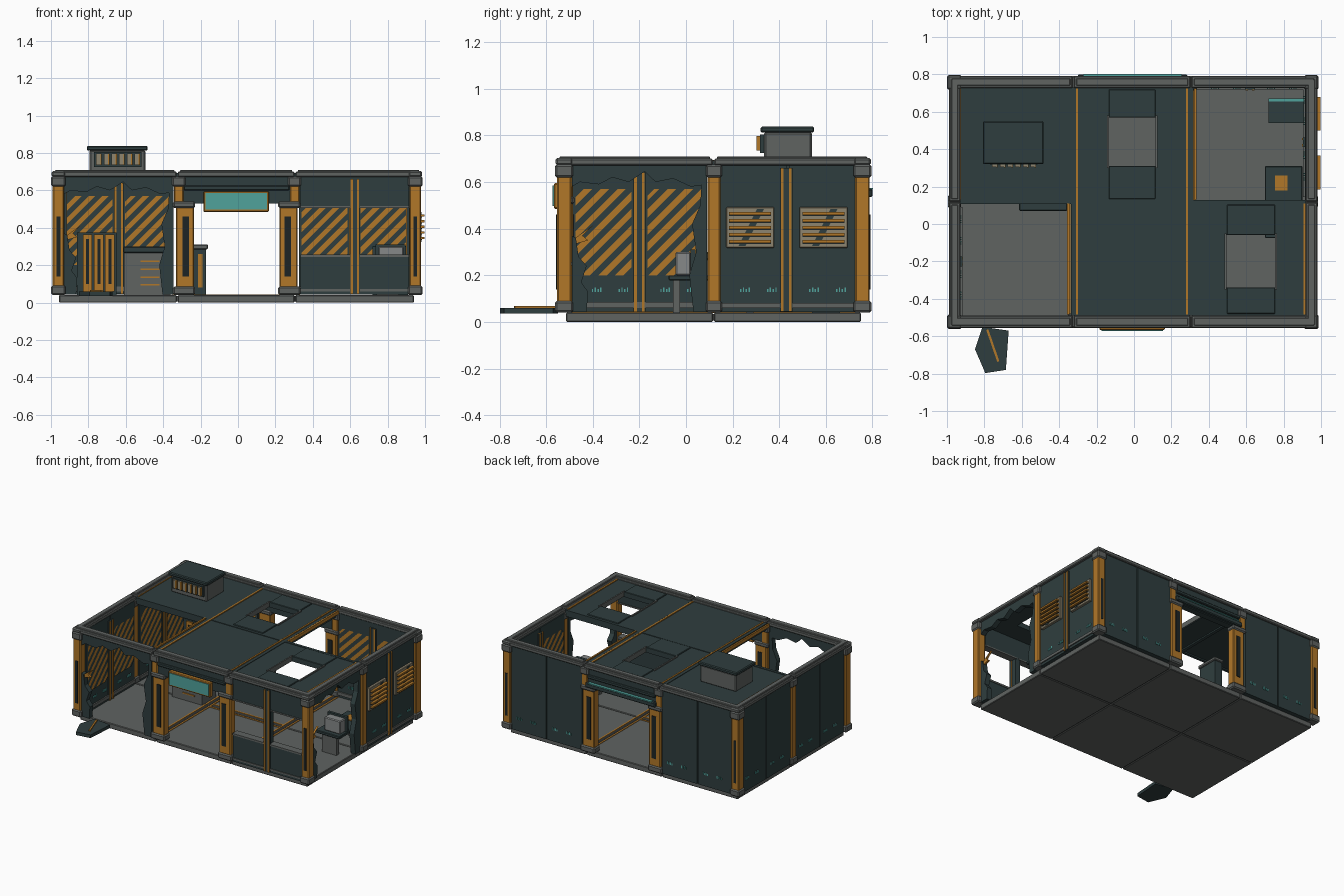
import bpy, bmesh, math
from mathutils import Vector

def mat(name, r, g, b):
    m = bpy.data.materials.new(name)
    m.diffuse_color = (r, g, b, 1)
    return m

DARK = mat("dark_teal_steel", 0.028, 0.048, 0.049)
ORANGE = mat("orange_paint", 0.44, 0.185, 0.022)
GREY = mat("grey_metal", 0.115, 0.125, 0.12)
TEAL = mat("teal_light", 0.08, 0.36, 0.33)
CREAM = mat("cream_vent", 0.27, 0.235, 0.16)
BLACK = mat("black_slot", 0.012, 0.017, 0.018)
PALE = mat("pale_grey", 0.24, 0.25, 0.25)

def finish(name, bm, mats):
    me = bpy.data.meshes.new(name)
    bm.to_mesh(me)
    bm.free()
    for m in mats:
        me.materials.append(m)
    ob = bpy.data.objects.new(name, me)
    bpy.context.collection.objects.link(ob)
    return ob

def box(name, x0, x1, y0, y1, z0, z1, m, bev=0):
    bm = bmesh.new()
    bmesh.ops.create_cube(bm, size=1)
    for v in bm.verts:
        v.co = ((x0 + x1) / 2 + v.co.x * abs(x1 - x0), (y0 + y1) / 2 + v.co.y * abs(y1 - y0),
                (z0 + z1) / 2 + v.co.z * (z1 - z0))
    if bev:
        bmesh.ops.bevel(bm, geom=bm.edges[:], offset=bev, segments=1, affect='EDGES')
    return finish(name, bm, [m])

# wall coordinates: u along the wall, d inward from the outer face
def P(side, u, d, z):
    return Vector({'front': (u, -0.545 + d, z), 'back': (u, 0.78 - d, z),
                   'left': (-0.98 + d, u, z), 'right': (0.965 - d, u, z)}[side])

def wbox(name, side, u0, u1, d0, d1, z0, z1, m, bev=0):
    a, b = P(side, u0, d0, z0), P(side, u1, d1, z1)
    return box(name, a.x, b.x, a.y, b.y, z0, z1, m, bev)

def wpoly(name, side, pts, d0, d1, m):
    bm = bmesh.new()
    f = bm.faces.new([bm.verts.new(P(side, u, d0, z)) for u, z in pts])
    r = bmesh.ops.extrude_face_region(bm, geom=[f])
    off = P(side, 0, d1, 0) - P(side, 0, d0, 0)
    bmesh.ops.translate(bm, vec=off, verts=[v for v in r['geom'] if isinstance(v, bmesh.types.BMVert)])
    bmesh.ops.recalc_face_normals(bm, faces=bm.faces[:])
    return finish(name, bm, [m])

# hazard plate: one face cut by diagonal planes, coloured alternately
def stripes(side, u0, u1, z0, z1):
    s, w, d, c = (-1 if side == 'right' else 1), 0.036, 0.058, 0.03
    bm = bmesh.new()
    pts = [(u0, z0), (u1 - c, z0), (u1, z0 + c), (u1, z1), (u0 + c, z1), (u0, z1 - c)]
    bm.faces.new([bm.verts.new(P(side, u, d, z)) for u, z in pts])
    n = P(side, s, 0, -1) - P(side, 0, 0, 0)
    for k in range(-50, 50):
        bmesh.ops.bisect_plane(bm, geom=bm.verts[:] + bm.edges[:] + bm.faces[:], dist=1e-6,
                               plane_co=P(side, s * k * w, d, 0), plane_no=n)
    o = P(side, 0, d, 0)
    inward = P(side, 0, 1, 0) - P(side, 0, 0, 0)
    for f in bm.faces:
        f.normal_update()
        if f.normal.dot(inward) < 0:
            f.normal_flip()
        t = (f.calc_center_median() - o).dot(n)
        f.material_index = math.floor(t / w) % 2
    finish("hazard_stripes", bm, [ORANGE, DARK])

def mullion(side, u, d, z1=0.66):
    wbox("mullion", side, u - 0.026, u + 0.026, d - 0.004, d + 0.008, 0.045, z1, DARK)
    for o in (-0.017, 0.017):
        wbox("mullion_strip", side, u + o - 0.006, u + o + 0.006, d - 0.009, d + 0.013, 0.045, z1, ORANGE)

def solid_wall(side, a, b):
    m = (a + b) / 2
    for u0, u1 in ((a, m - 0.004), (m + 0.004, b)):
        wbox("wall_panel", side, u0, u1, 0.004, 0.052, 0.042, 0.675, DARK)
        stripes(side, u0 + 0.015 + (0.015 if u0 > a else 0), u1 - 0.015 - (0.015 if u0 == a else 0), 0.2, 0.57)
        for k in (0.3, 0.7):
            c = u0 + (u1 - u0) * k
            for j in range(4):
                wbox("status_mark", side, c + j * 0.012, c + j * 0.012 + 0.006, 0, 0.058,
                     0.128, 0.142 + 0.006 * (j % 2), TEAL)
    wbox("wall_core", side, m - 0.01, m + 0.01, 0.012, 0.05, 0.042, 0.675, DARK)
    wbox("kick_rail", side, a, b, 0.05, 0.062, 0.06, 0.085, GREY)
    mullion(side, m, 0.054, 0.64)

# bays: (side, start, end)
for side, a, b in (('back', -0.93, -0.345), ('back', 0.325, 0.915), ('left', -0.49, 0.09),
                   ('left', 0.145, 0.73), ('right', 0.145, 0.73)):
    solid_wall(side, a, b)

# right rear bay: outside vents and mullion
mullion('right', 0.43, 0.0)
wbox("outer_rail", 'right', 0.145, 0.73, -0.004, 0.01, 0.06, 0.08, GREY)
for u in (0.275, 0.59):
    wbox("vent_plate", 'right', u - 0.103, u + 0.103, -0.014, 0.01, 0.318, 0.492, CREAM, 0.003)
    wpoly("vent_slash", 'right', [(u - 0.05, 0.325), (u - 0.02, 0.325), (u + 0.06, 0.485), (u + 0.03, 0.485)], -0.017, -0.01, DARK)
    for i in range(5):
        z = 0.345 + i * 0.03
        wbox("vent_slat", 'right', u - 0.09, u + 0.09, -0.033, -0.01, z - 0.006, z + 0.006, ORANGE)
        wbox("vent_gap", 'right', u - 0.09, u + 0.09, -0.018, -0.01, z - 0.011, z - 0.006, BLACK)

# front right bay: window band between low and high panels
for u0, u1 in ((0.335, 0.618), (0.632, 0.915)):
    wbox("window_low_panel", 'front', u0, u1, 0.004, 0.05, 0.042, 0.245, DARK)
    wbox("window_high_panel", 'front', u0, u1, 0.004, 0.05, 0.51, 0.675, DARK)
    wbox("window_sill", 'front', u0, u1, -0.002, 0.055, 0.243, 0.256, GREY)
    wbox("low_rail", 'front', u0, u1, -0.002, 0.05, 0.06, 0.072, GREY)
    wbox("window_head", 'front', u0, u1, 0, 0.055, 0.505, 0.515, GREY)
mullion('front', 0.625, 0.0)
wbox("mullion_core", 'front', 0.605, 0.645, 0.004, 0.05, 0.042, 0.67, DARK)

# broken bays: jagged leftovers of the torn panels
for side, a, b in (('front', -0.93, -0.345), ('right', -0.49, 0.09)):
    f = lambda pts: [(a + (b - a) * t, z) for t, z in pts]
    wpoly("torn_top_panel", side, f([(0, 0.675), (0, 0.58), (0.06, 0.6), (0.2, 0.59), (0.3, 0.62), (0.42, 0.6),
          (0.54, 0.645), (0.62, 0.6), (0.75, 0.615), (0.88, 0.58), (1, 0.59), (1, 0.675)]), 0.006, 0.045, DARK)
    wpoly("torn_corner_panel", side, f([(0, 0.042), (0.11, 0.042), (0.12, 0.13), (0.07, 0.17), (0.11, 0.24),
          (0.05, 0.28), (0.03, 0.36), (0, 0.37)]), 0.006, 0.045, DARK)
    wpoly("torn_edge_panel", side, f([(1, 0.042), (0.9, 0.042), (0.87, 0.2), (0.92, 0.3), (0.89, 0.42),
          (0.95, 0.5), (0.96, 0.59), (1, 0.59)]), 0.006, 0.045, DARK)
    wpoly("torn_spike", side, f([(0, 0.35), (0.16, 0.415), (0.08, 0.37), (0.12, 0.35), (0, 0.33)]), 0.015, 0.03, ORANGE)

# floor tiles and rim rails, six bays
XS, YS = (-0.957, -0.325, 0.305, 0.94), (-0.514, 0.118, 0.75)
for i in range(3):
    for j in range(2):
        box("floor_tile", XS[i] + 0.003 * (i > 0), XS[i + 1] - 0.003 * (i < 2), YS[j] + 0.003 * j,
            YS[j + 1] - 0.003 * (1 - j), 0, 0.04, GREY, 0.004)
box("floor_core", -0.94, 0.92, -0.5, 0.735, 0.006, 0.034, GREY)
for x in (-0.345, -0.305, 0.285, 0.325):
    box("floor_strip", x - 0.006, x + 0.006, -0.49, 0.73, 0.038, 0.044, ORANGE)
for y in (0.095, 0.14):
    box("floor_strip", -0.3, 0.28, y - 0.006, y + 0.006, 0.038, 0.044, ORANGE)

RX, RY = (-0.99, -0.325, 0.305, 0.98), (-0.555, 0.118, 0.79)
def rim(x0, x1, y0, y1):
    box("roof_rim", x0, x1, y0, y1, 0.672, 0.7, GREY, 0.005)
    box("roof_rim_cap", x0 + 0.012, x1 - 0.012, y0 + 0.012, y1 - 0.012, 0.69, 0.71, GREY, 0.004)
for i in range(3):
    for y0, y1 in ((-0.555, -0.49), (0.728, 0.79)):
        rim(RX[i] + 0.003, RX[i + 1] - 0.003, y0, y1)
for j in range(2):
    for x0, x1 in ((-0.99, -0.928), (0.918, 0.98)):
        rim(x0, x1, RY[j] + 0.003, RY[j + 1] - 0.003)

# corner and middle posts with blocks
def post(x, y, w):
    box("post", x - w, x + w, y - w, y + w, 0.08, 0.63, ORANGE, 0.006)
    for z0, z1 in ((0.04, 0.09), (0.62, 0.675)):
        box("post_block", x - w - 0.008, x + w + 0.008, y - w - 0.008, y + w + 0.008, z0, z1, GREY, 0.008)
for x in (-0.96, 0.948):
    for y in (-0.523, 0.757):
        post(x, y, 0.031)
    for z in (0.12,):
        post(x, z, 0.027)
for x in (-0.96, 0.948):
    for y, s in ((-0.523, -1), (0.757, 1)):
        box("post_slot", x - 0.01, x + 0.01, y + s * 0.025, y + s * 0.034, 0.14, 0.46, BLACK)
        box("rim_corner", x - 0.037, x + 0.037, y - 0.037, y + 0.037, 0.672, 0.703, GREY, 0.008)

# doorways front and back
for side in ('front', 'back'):
    for s in (-1, 1):
        c = -0.007
        u = lambda t: c + s * t
        wbox("door_pillar", side, u(0.228), u(0.325), 0.0, 0.06, 0.08, 0.515, ORANGE, 0.006)
        wbox("door_pillar_slot", side, u(0.255), u(0.29), -0.004, 0.064, 0.14, 0.46, BLACK)
        wbox("door_pillar_foot", side, u(0.222), u(0.34), -0.008, 0.066, 0.04, 0.085, GREY, 0.008)
        wbox("door_pillar_cap", side, u(0.222), u(0.34), -0.008, 0.066, 0.505, 0.54, GREY, 0.008)
        wbox("door_upper_post", side, u(0.285), u(0.335), 0.0, 0.06, 0.53, 0.63, ORANGE, 0.005)
        wbox("door_upper_block", side, u(0.275), u(0.345), -0.01, 0.066, 0.62, 0.675, GREY, 0.008)
    wbox("door_lintel", side, -0.3, 0.285, 0.006, 0.055, 0.53, 0.675, DARK)
    wbox("lintel_rail", side, -0.29, 0.275, -0.008, 0.02, 0.6, 0.625, DARK, 0.005)
wbox("sign_frame", 'front', -0.185, 0.165, -0.022, 0.01, 0.485, 0.595, ORANGE, 0.005)
wbox("sign_panel", 'front', -0.175, 0.155, -0.027, 0.0, 0.498, 0.585, TEAL)
wbox("back_canopy", 'back', -0.3, 0.285, -0.02, 0.01, 0.535, 0.57, DARK, 0.006)
wbox("back_canopy_light", 'back', -0.27, 0.255, -0.022, 0.0, 0.567, 0.574, TEAL)

# roof panels, two with hatch holes
def roof(x0, x1, y0, y1):
    box("roof_panel", x0, x1, y0, y1, 0.655, 0.688, DARK)
def holed(x0, x1, y0, y1, hx0, hx1, hy0, hy1):
    for q in ((x0, hx0, y0, y1), (hx1, x1, y0, y1), (hx0, hx1, y0, hy0), (hx0, hx1, hy1, y1)):
        roof(*q)
    for y, z in ((y0 + 0.01, hy0), (hy1, y1 - 0.01)):
        box("hatch_leaf", hx0 + 0.006, hx1 - 0.006, y, z, 0.685, 0.695, DARK, 0.003)
    for x in (hx0, hx1):
        box("hatch_rail", x - 0.005, x + 0.005, hy0 - 0.01, hy1 + 0.01, 0.66, 0.697, GREY)
roof(-0.93, -0.33, 0.123, 0.73)
roof(-0.32, 0.3, -0.49, 0.113)
holed(-0.32, 0.3, 0.123, 0.73, -0.14, 0.12, 0.31, 0.57)
holed(0.31, 0.92, -0.49, 0.113, 0.49, 0.76, -0.34, -0.06)
for x, y0, y1 in ((-0.93, 0.13, 0.725), (-0.305, -0.485, 0.725), (0.283, -0.485, 0.725),
                  (0.328, 0.13, 0.725), (-0.352, -0.485, 0.11), (0.912, -0.485, 0.11)):
    box("roof_strip", x - 0.006, x + 0.006, y0, y1, 0.67, 0.695, ORANGE)
box("roof_cross_beam", -0.93, 0.92, 0.108, 0.128, 0.645, 0.692, DARK)
for x in (-0.325, 0.305):
    box("roof_long_beam", x - 0.012, x + 0.012, -0.49, 0.73, 0.645, 0.692, DARK)

# rooftop cooling unit
box("cooler_body", -0.795, -0.495, 0.335, 0.54, 0.685, 0.815, GREY, 0.008)
box("cooler_lid", -0.808, -0.484, 0.32, 0.55, 0.812, 0.838, DARK, 0.006)
box("cooler_grille", -0.77, -0.515, 0.318, 0.34, 0.725, 0.805, DARK)
for i in range(6):
    x = -0.745 + i * 0.041
    box("cooler_fin", x - 0.013, x + 0.013, 0.305, 0.325, 0.735, 0.797, CREAM)
    box("cooler_fin_edge", x + 0.009, x + 0.016, 0.302, 0.325, 0.735, 0.797, ORANGE)

# interior: lockers, cabinet, consoles, desk
box("locker_body", -0.86, -0.65, 0.58, 0.72, 0.04, 0.375, DARK)
for i in range(3):
    x = -0.83 + i * 0.06
    box("locker_door", x, x + 0.05, 0.568, 0.585, 0.06, 0.365, ORANGE)
    box("locker_slot", x + 0.018, x + 0.034, 0.563, 0.57, 0.1, 0.34, BLACK)
box("cabinet_body", -0.61, -0.36, 0.085, 0.25, 0.04, 0.265, GREY)
box("cabinet_top", -0.615, -0.355, 0.07, 0.26, 0.265, 0.3, DARK, 0.006)
for i in range(4):
    box("cabinet_handle", -0.52, -0.42, 0.078, 0.09, 0.09 + i * 0.042, 0.098 + i * 0.042, ORANGE)
box("door_console", -0.235, -0.17, 0.5, 0.66, 0.04, 0.285, DARK)
box("door_console_top", -0.24, -0.16, 0.49, 0.67, 0.285, 0.31, GREY, 0.005)
box("door_console_slot", -0.215, -0.19, 0.494, 0.502, 0.08, 0.26, ORANGE)
box("wall_console", 0.72, 0.91, 0.54, 0.66, 0.04, 0.3, DARK)
box("wall_console_light", 0.72, 0.91, 0.655, 0.672, 0.295, 0.303, TEAL)
box("desk_top", 0.70, 0.9, -0.075, 0.31, 0.178, 0.2, DARK, 0.004)
for y in (-0.055, 0.26):
    box("desk_leg", 0.74, 0.86, y, y + 0.03, 0.04, 0.18, GREY)
box("desk_pad", 0.755, 0.82, 0.18, 0.26, 0.2, 0.206, ORANGE)
box("desk_screen", 0.75, 0.885, -0.045, 0.02, 0.2, 0.3, PALE, 0.006)
box("desk_screen_back", 0.735, 0.895, 0.02, 0.04, 0.2, 0.31, DARK)

# torn panel lying outside
D = [(-0.81, -0.55), (-0.67, -0.57), (-0.685, -0.78), (-0.795, -0.797), (-0.85, -0.67)]
bm = bmesh.new()
face = bm.faces.new([bm.verts.new((x, y, 0.036)) for x, y in D])
r = bmesh.ops.extrude_face_region(bm, geom=[face])
bmesh.ops.translate(bm, vec=(0, 0, 0.024), verts=[v for v in r['geom'] if isinstance(v, bmesh.types.BMVert)])
bmesh.ops.recalc_face_normals(bm, faces=bm.faces[:])
finish("fallen_panel", bm, [DARK])
strip = box("fallen_panel_strip", -0.006, 0.006, -0.09, 0.09, 0, 0.01, ORANGE)
strip.location = (-0.755, -0.65, 0.058)
strip.rotation_euler.z = math.radians(19)
